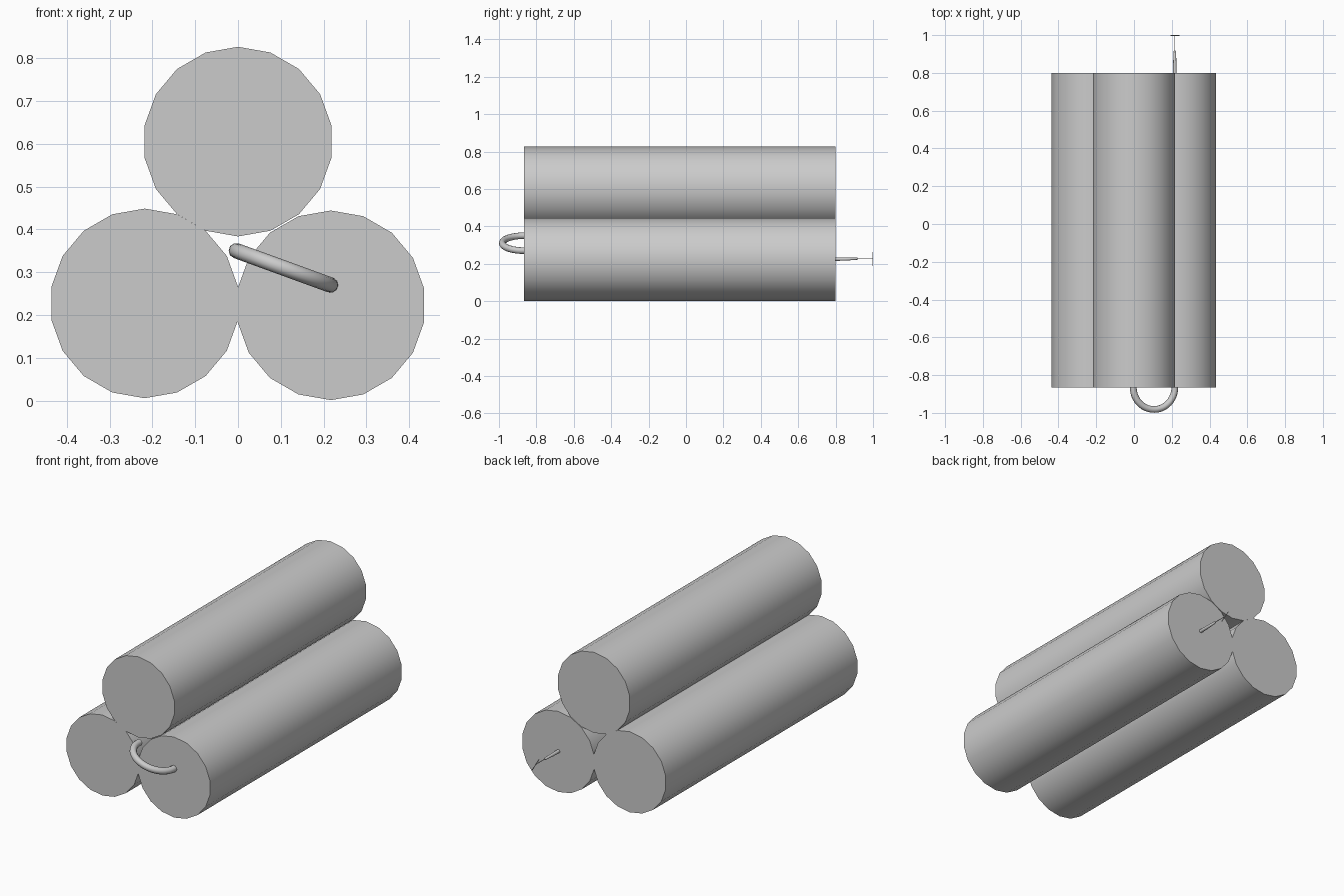
import bpy
from math import sin, cos, pi, radians

if "Cube" in bpy.data.objects:
    bpy.data.objects.remove(bpy.data.objects["Cube"])


def stick(name, x, z):
    # 18-sided tube lying along y, with one corner at the top
    bpy.ops.mesh.primitive_cylinder_add(vertices=18, radius=0.2215, depth=1.665,
                                        location=(x, -0.0325, z),
                                        rotation=(pi / 2, 0, 0))
    obj = bpy.context.object
    obj.name = name
    bpy.ops.object.shade_smooth_by_angle(angle=radians(35))


def cord(name, points, radius, scales=None):
    # round cord swept along points, turned into a mesh
    curve = bpy.data.curves.new(name, 'CURVE')
    curve.dimensions = '3D'
    curve.bevel_depth = radius
    curve.bevel_resolution = 3
    curve.use_fill_caps = True
    spline = curve.splines.new('POLY')
    spline.points.add(len(points) - 1)
    for i, p in enumerate(points):
        spline.points[i].co = (*p, 1)
        spline.points[i].radius = scales[i] if scales else 1
    obj = bpy.data.objects.new(name, curve)
    bpy.context.collection.objects.link(obj)
    bpy.ops.object.select_all(action='DESELECT')
    bpy.context.view_layer.objects.active = obj
    obj.select_set(True)
    bpy.ops.object.convert(target='MESH')
    bpy.ops.object.shade_smooth_by_angle(angle=radians(40))


# three bundled sticks
stick("top_stick", 0, 0.605)
stick("left_stick", -0.218, 0.227)
stick("right_stick", 0.217, 0.2225)

# looped cord on the front, tilted down to the right
R, tilt = 0.117, radians(20)
arc = [pi * i / 24 for i in range(25)]
loop = [(0.106 - R * cos(a) * cos(tilt), -0.865 - R * sin(a),
         0.31 + R * cos(a) * sin(tilt)) for a in arc]
loop = [(loop[0][0], -0.85, loop[0][2])] + loop + [(loop[-1][0], -0.85, loop[-1][2])]
cord("front_loop", loop, 0.018)

# tapered fuse on the back with a thin cross bar at its tip
fx, fz = 0.216, 0.225
cord("fuse", [(fx, 0.79, fz), (fx, 0.85, fz), (fx, 0.915, fz + 0.002),
              (fx, 0.92, fz + 0.002), (fx, 0.999, fz + 0.002)],
     0.010, [1, 0.9, 0.6, 0.2, 0.2])
cord("fuse_tip", [(fx + 0.023, 0.998, fz - 0.037), (fx, 0.998, fz + 0.001),
                  (fx - 0.022, 0.998, fz + 0.038)], 0.002)
